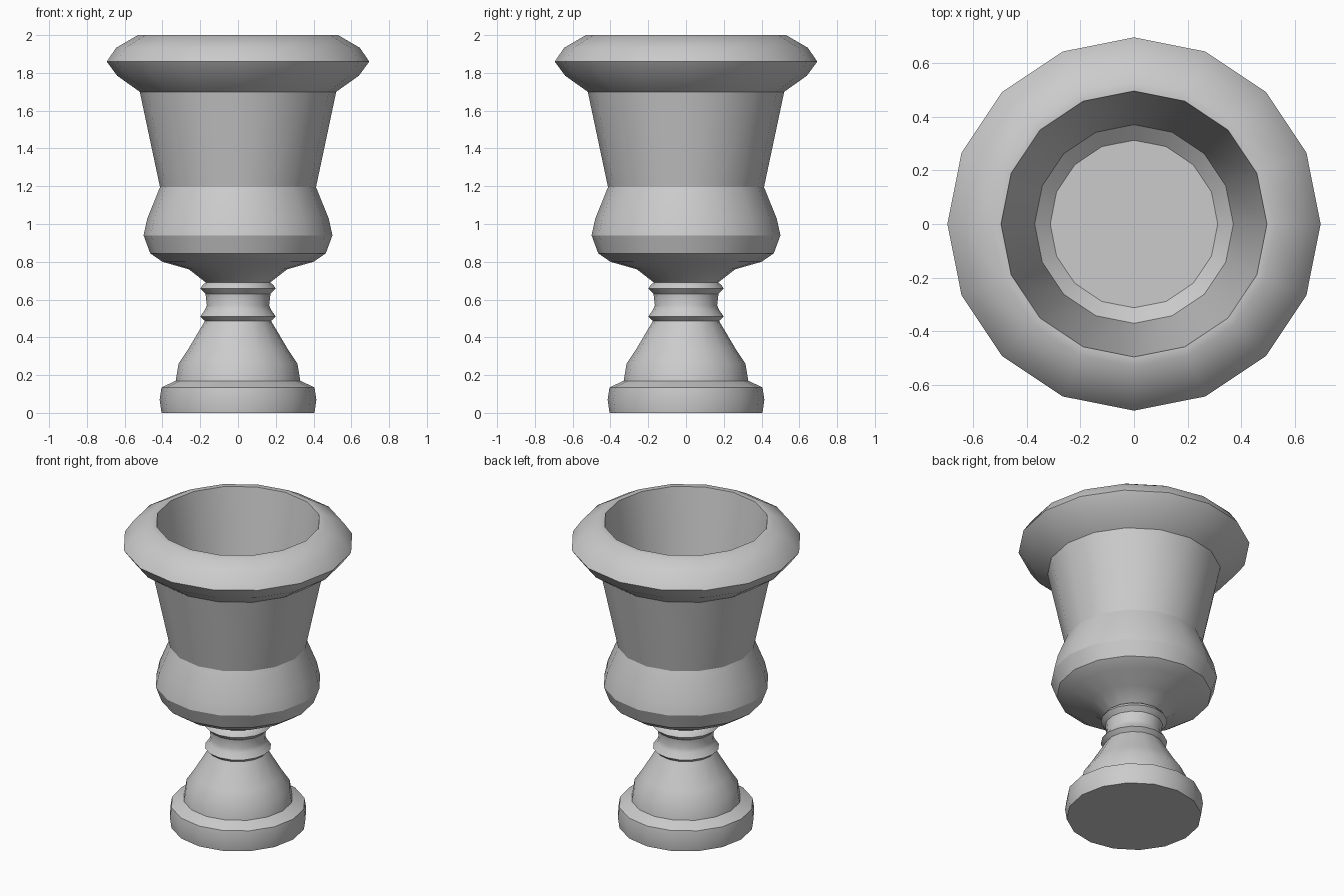
import bpy, bmesh, math

if "Cube" in bpy.data.objects:
    bpy.data.objects.remove(bpy.data.objects["Cube"])

SIDES = 16


def lathe(name, profile, cap_start=False, cap_end=False):
    """Revolve (radius, z) points around z, ordered bottom to top on the outside."""
    bm = bmesh.new()
    rings = []
    for r, z in profile:
        rings.append([bm.verts.new((r * math.cos(2 * math.pi * i / SIDES),
                                    r * math.sin(2 * math.pi * i / SIDES), z))
                      for i in range(SIDES)])
    for a, b in zip(rings, rings[1:]):
        for i in range(SIDES):
            j = (i + 1) % SIDES
            bm.faces.new((a[i], a[j], b[j], b[i]))
    if cap_start:
        bm.faces.new(rings[0][::-1])
    if cap_end:
        bm.faces.new(rings[-1])
    mesh = bpy.data.meshes.new(name)
    bm.to_mesh(mesh)
    bm.free()
    ob = bpy.data.objects.new(name, mesh)
    bpy.context.collection.objects.link(ob)
    bpy.ops.object.select_all(action='DESELECT')
    ob.select_set(True)
    bpy.context.view_layer.objects.active = ob
    bpy.ops.object.shade_smooth_by_angle(angle=math.radians(32))
    return ob


# Pedestal: plinth, flared foot, ringed neck
lathe("pedestal", [
    (0.405, 0), (0.415, 0.07), (0.405, 0.135), (0.33, 0.17),
    (0.315, 0.26), (0.265, 0.335), (0.175, 0.487),
    (0.20, 0.51), (0.175, 0.545), (0.165, 0.57), (0.172, 0.63),
    (0.20, 0.658), (0.185, 0.68), (0.17, 0.69)], cap_start=True)

# Bowl: rounded belly, tapered wall, overhanging rim, hollow inside
lathe("bowl", [
    (0.17, 0.69), (0.26, 0.76), (0.40, 0.80), (0.465, 0.845),
    (0.50, 0.94), (0.48, 1.03), (0.413, 1.195), (0.52, 1.70),
    (0.64, 1.785), (0.695, 1.86), (0.645, 1.933), (0.53, 2.0),
    (0.495, 2.0), (0.37, 1.20), (0.312, 1.15)], cap_end=True)
